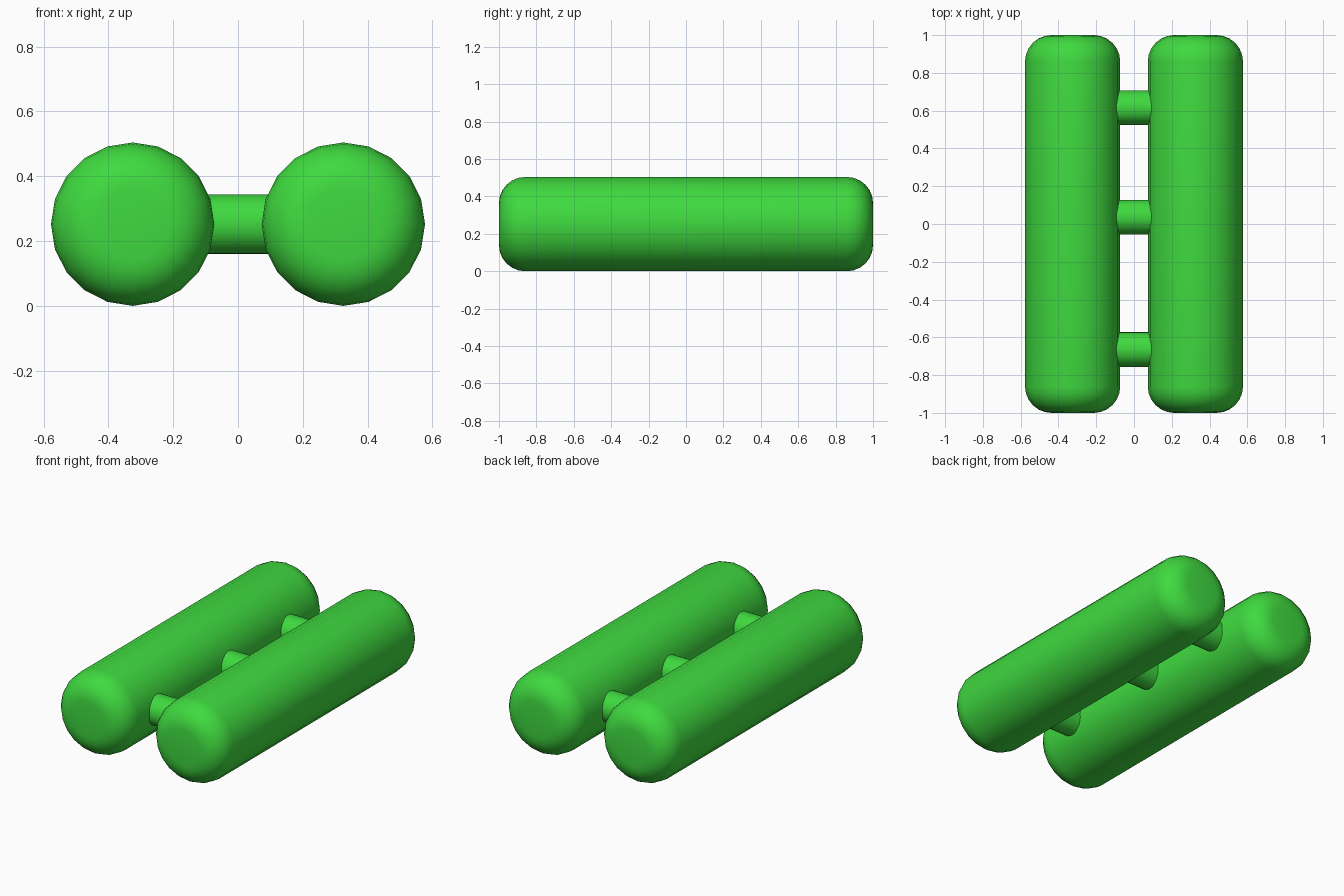
import bpy, math

if "Cube" in bpy.data.objects:
    bpy.data.objects.remove(bpy.data.objects["Cube"])

green = bpy.data.materials.new("bright_green")
green.diffuse_color = (0.05, 0.70, 0.05, 1)
green.use_nodes = True
green.node_tree.nodes["Principled BSDF"].inputs["Base Color"].default_value = green.diffuse_color


def lathe(name, profile, sides, location, axis):
    """Revolve (distance along axis, radius) points; flat caps close both ends."""
    verts, faces = [], []
    for t, r in profile:
        for i in range(sides):
            a = 2 * math.pi * i / sides
            u, z = r * math.sin(a), r * math.cos(a)
            verts.append((u, t, z) if axis == "y" else (t, -u, z))
    n = len(profile)
    for j in range(n - 1):
        for i in range(sides):
            k = (i + 1) % sides
            faces.append((j * sides + i, j * sides + k,
                          (j + 1) * sides + k, (j + 1) * sides + i))
    faces.append(tuple(reversed(range(sides))))
    faces.append(tuple(range((n - 1) * sides, n * sides)))
    mesh = bpy.data.meshes.new(name)
    mesh.from_pydata(verts, [], faces)
    mesh.materials.append(green)
    obj = bpy.data.objects.new(name, mesh)
    obj.location = location
    bpy.context.collection.objects.link(obj)
    # consistent outward normals, smooth shading
    bpy.ops.object.select_all(action="DESELECT")
    obj.select_set(True)
    bpy.context.view_layer.objects.active = obj
    bpy.ops.object.mode_set(mode="EDIT")
    bpy.ops.mesh.select_all(action="SELECT")
    bpy.ops.mesh.normals_make_consistent(inside=False)
    bpy.ops.object.mode_set(mode="OBJECT")
    bpy.ops.object.shade_smooth_by_angle(angle=math.radians(35))
    return obj


R, Z, BEVEL, STEPS = 0.252, 0.252, 0.14, 6

# Long rounded bars
arc = [math.pi / 2 * s / STEPS for s in range(STEPS + 1)]
front = [(-1 + BEVEL * (1 - math.sin(a)), R - BEVEL * (1 - math.cos(a)))
         for a in reversed(arc)]
profile = front + [(-t, r) for t, r in reversed(front)]
for side, x in (("left", -0.325), ("right", 0.325)):
    lathe(side + "_bar", profile, 20, (x, 0, Z), "y")

# Short connecting pegs
for label, y in (("front", -0.665), ("middle", 0.036), ("back", 0.616)):
    lathe(label + "_peg", [(-0.14, 0.092), (0.14, 0.092)], 32, (0, y, Z), "x")
